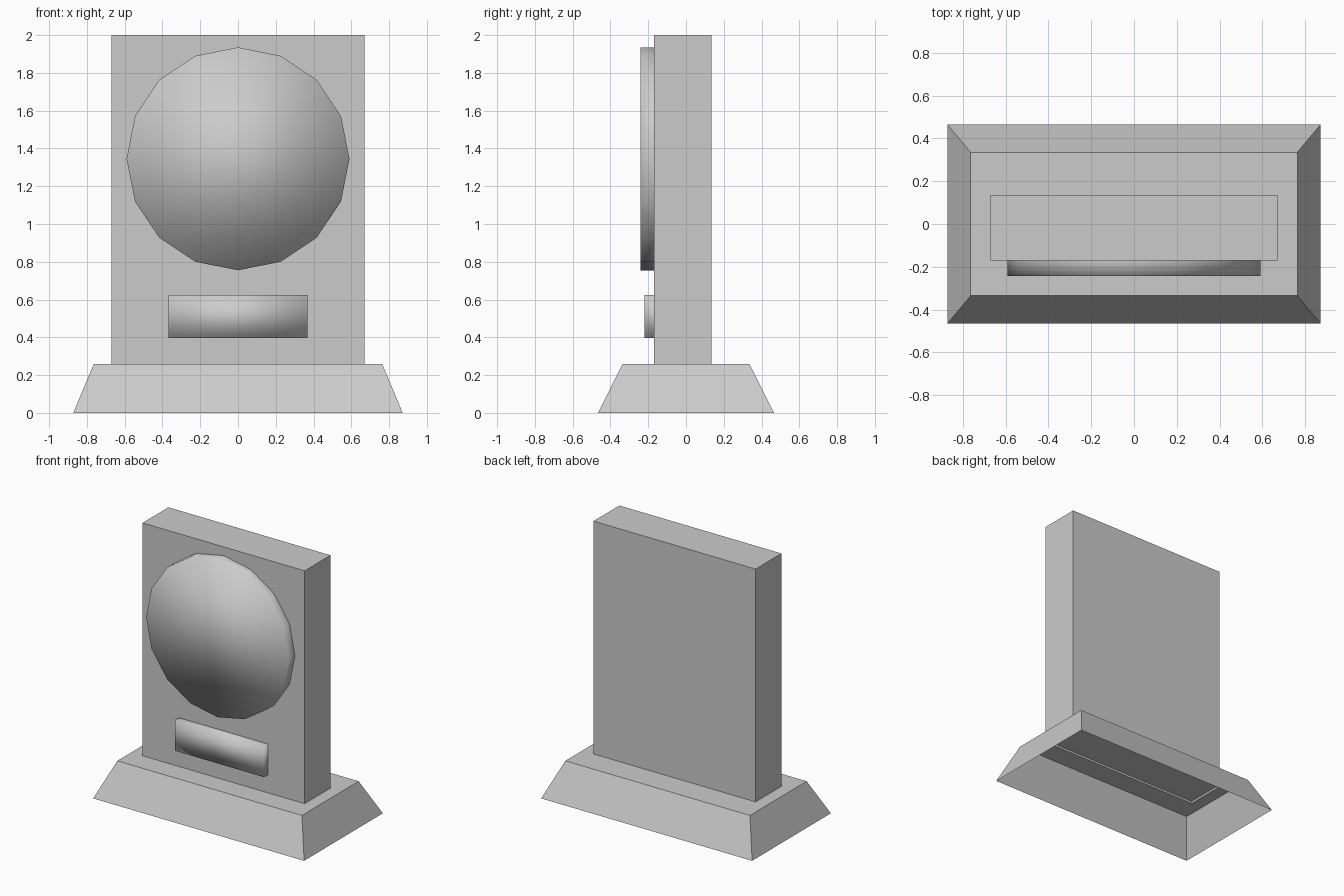
import bpy
import bmesh
import math

old = bpy.data.objects.get("Cube")
if old:
    bpy.data.objects.remove(old, do_unlink=True)

GREY = (0.6, 0.6, 0.6, 1.0)
grey = bpy.data.materials.new("plain_grey")
grey.use_nodes = True
grey.diffuse_color = GREY
grey.node_tree.nodes["Principled BSDF"].inputs["Base Color"].default_value = GREY


def rect_xy(x, y0, y1, z):
    return [(-x, y0, z), (x, y0, z), (x, y1, z), (-x, y1, z)]


def loft(name, rings, cap=True, smooth=False):
    """Skin a list of equal-length rings, closing the last one if asked."""
    bm = bmesh.new()
    loops = [[bm.verts.new(p) for p in ring] for ring in rings]
    for a, b in zip(loops, loops[1:]):
        for i in range(len(a)):
            j = (i + 1) % len(a)
            bm.faces.new((a[i], a[j], b[j], b[i]))
    if cap:
        bm.faces.new(loops[-1])
    for f in bm.faces:
        f.smooth = smooth
    mesh = bpy.data.meshes.new(name)
    bm.to_mesh(mesh)
    bm.free()
    mesh.materials.append(grey)
    obj = bpy.data.objects.new(name, mesh)
    bpy.context.collection.objects.link(obj)
    return obj


SLAB_X, FRONT, BACK, BASE_TOP = 0.67, -0.17, 0.135, 0.26
slab_foot = rect_xy(SLAB_X, FRONT, BACK, BASE_TOP)

# Hollow sloping base, open below, with a slot under the slab
loft("base", [rect_xy(0.872, -0.465, 0.465, 0),
              rect_xy(0.763, -0.335, 0.335, BASE_TOP),
              slab_foot], cap=False)

# Upright slab and its slightly recessed underside
loft("slab", [slab_foot, rect_xy(SLAB_X, FRONT, BACK, 2.0)])
loft("slab_underside", [rect_xy(SLAB_X, FRONT, BACK, BASE_TOP + 0.015)[::-1]])

# Raised sixteen-sided disc
SIDES, RADIUS, DISC_Z = 16, 0.59, 1.345
angles = [2 * math.pi * i / SIDES for i in range(SIDES)]
loft("disc", [[(RADIUS * math.cos(a), y, DISC_Z + RADIUS * math.sin(a)) for a in angles]
              for y in (FRONT, -0.242)], smooth=True)

# Raised plaque under the disc
loft("plaque", [[(-0.368, y, 0.397), (0.368, y, 0.397), (0.368, y, 0.625), (-0.368, y, 0.625)]
                for y in (FRONT, -0.22)], smooth=True)
